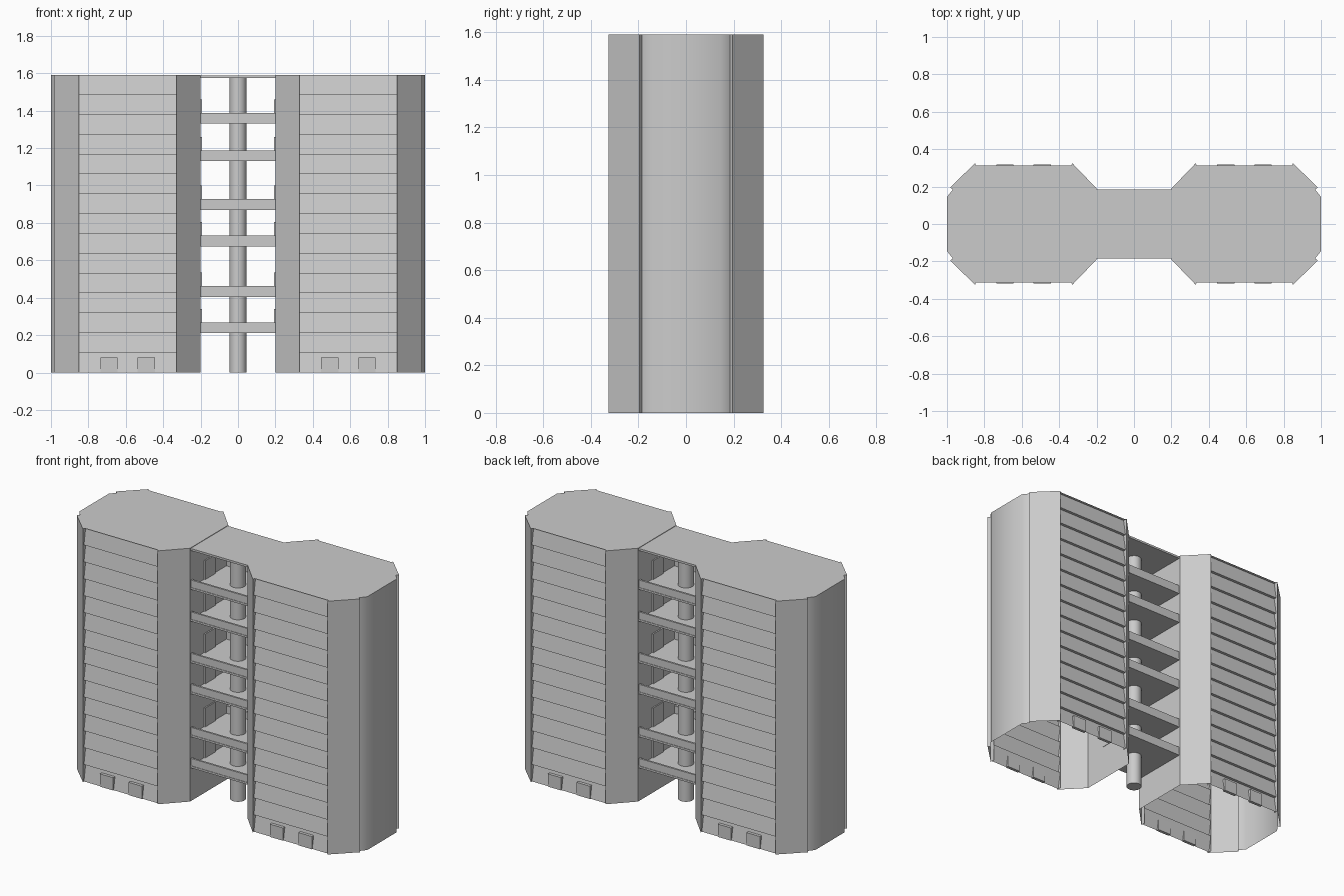
import bpy, bmesh, math
from mathutils import Vector

cube = bpy.data.objects.get("Cube")
if cube:
    bpy.data.objects.remove(cube, do_unlink=True)

H = 1.59          # total height
BANDS = 15        # cladding bands per facade

concrete = bpy.data.materials.new("concrete_grey")
concrete.use_nodes = True
GREY = (0.6, 0.6, 0.6, 1)
concrete.diffuse_color = GREY
concrete.node_tree.nodes["Principled BSDF"].inputs["Base Color"].default_value = GREY


def finish(bm, name):
    me = bpy.data.meshes.new(name)
    bm.to_mesh(me)
    bm.free()
    ob = bpy.data.objects.new(name, me)
    bpy.context.collection.objects.link(ob)
    me.materials.append(concrete)
    return ob


def ribbon(name, path, sweep, centre, smooth=False):
    """Sweep an open path along a vector, facing away from centre."""
    bm = bmesh.new()
    a = [bm.verts.new(p) for p in path]
    b = [bm.verts.new(Vector(p) + Vector(sweep)) for p in path]
    for i in range(len(path) - 1):
        bm.faces.new((a[i], a[i + 1], b[i + 1], b[i]))
    bm.normal_update()
    facing = sum(f.normal.dot(f.calc_center_median() - Vector(centre)) * f.calc_area()
                 for f in bm.faces)
    if facing < 0:
        bmesh.ops.reverse_faces(bm, faces=bm.faces)
    for f in bm.faces:
        f.smooth = smooth
    return finish(bm, name)


def box(name, x0, x1, y0, y1, z0, z1):
    bm = bmesh.new()
    bmesh.ops.create_cube(bm, size=1)
    for v in bm.verts:
        v.co = ((x0 + x1) / 2 + v.co.x * (x1 - x0),
                (y0 + y1) / 2 + v.co.y * (y1 - y0),
                (z0 + z1) / 2 + v.co.z * (z1 - z0))
    return finish(bm, name)


def cap(name, outline, z):
    bm = bmesh.new()
    f = bm.faces.new([bm.verts.new((x, y, z)) for x, y in outline])
    f.normal_update()
    if f.normal.z < 0:
        f.normal_flip()
    return finish(bm, name)


# Plan of the front half of a tower, from the inner wall to the end wall
INNER = [(0.2, -0.19), (0.33, -0.325), (0.335, -0.314)]
OUTER = [(0.845, -0.314), (0.85, -0.325), (0.983, -0.195), (0.968, -0.185)]
END = [(0.968, -0.185), (1.0, -0.145), (1.0, 0.145), (0.968, 0.185)]

for s, side in ((1, "left"), (-1, "right")):
    mid = (s * 0.6, 0, H / 2)

    # Inner wall beside the stairwell and smooth end wall
    ribbon(side + "_inner_wall", [(s * 0.2, -0.19, 0), (s * 0.2, 0.19, 0)], (0, 0, H), mid)
    ribbon(side + "_end_wall", [(s * x, y, 0) for x, y in END], (0, 0, H), mid, smooth=True)

    for t, face in ((1, "front"), (-1, "back")):
        tag = side + "_" + face

        # Corner panels with short returns into the facade
        inner = INNER[:2] + [(0.33, -0.293)]
        outer = [(0.85, -0.293)] + OUTER[1:]
        for label, plan in (("inner", inner), ("outer", outer)):
            ribbon(tag + "_" + label + "_corner",
                   [(s * x, t * y, 0) for x, y in plan], (0, 0, H), mid)

        # Stepped horizontal cladding
        step = H / BANDS
        profile = []
        for i in range(BANDS):
            profile += [(s * 0.33, -t * 0.314, i * step),
                        (s * 0.33, -t * 0.296, (i + 1) * step)]
        ribbon(tag + "_cladding", profile, (s * 0.52, 0, 0), mid)

        # Ground floor entrances
        for x in (0.49, 0.69):
            ys = sorted((-t * 0.30, -t * 0.319))
            box(tag + "_entrance", s * x - 0.046, s * x + 0.046, ys[0], ys[1], 0, 0.08)

    # Flat roof
    half = INNER + OUTER + END[1:2]
    plan = half + [(x, -y) for x, y in reversed(half)]
    cap(side + "_roof", [(s * x, y) for x, y in plan], H)

# Landings with low parapets, and doors into each tower
for z in (0.21, 0.405, 0.675, 0.87, 1.13, 1.33):
    box("landing", -0.2, 0.2, -0.185, 0.185, z, z + 0.012)
    for t in (1, -1):
        ys = sorted((t * 0.182, t * 0.17))
        box("landing_parapet", -0.2, 0.2, ys[0], ys[1], z + 0.012, z + 0.058)
    for s in (1, -1):
        xs = sorted((s * 0.202, s * 0.192))
        box("landing_door", xs[0], xs[1], -0.05, 0.05, z + 0.012, z + 0.13)

# Roof bridge over the stairwell
box("roof_bridge", -0.2, 0.2, -0.185, 0.185, H - 0.016, H - 0.003)

# Central round column
bm = bmesh.new()
bmesh.ops.create_cone(bm, cap_ends=True, segments=24, radius1=0.045, radius2=0.045, depth=H - 0.01)
bmesh.ops.translate(bm, verts=bm.verts, vec=(0, 0, (H - 0.01) / 2))
for f in bm.faces:
    f.smooth = len(f.verts) == 4
column = finish(bm, "central_column")
bpy.ops.object.select_all(action='DESELECT')
column.select_set(True)
bpy.context.view_layer.objects.active = column
bpy.ops.object.shade_smooth_by_angle(angle=math.radians(40))
